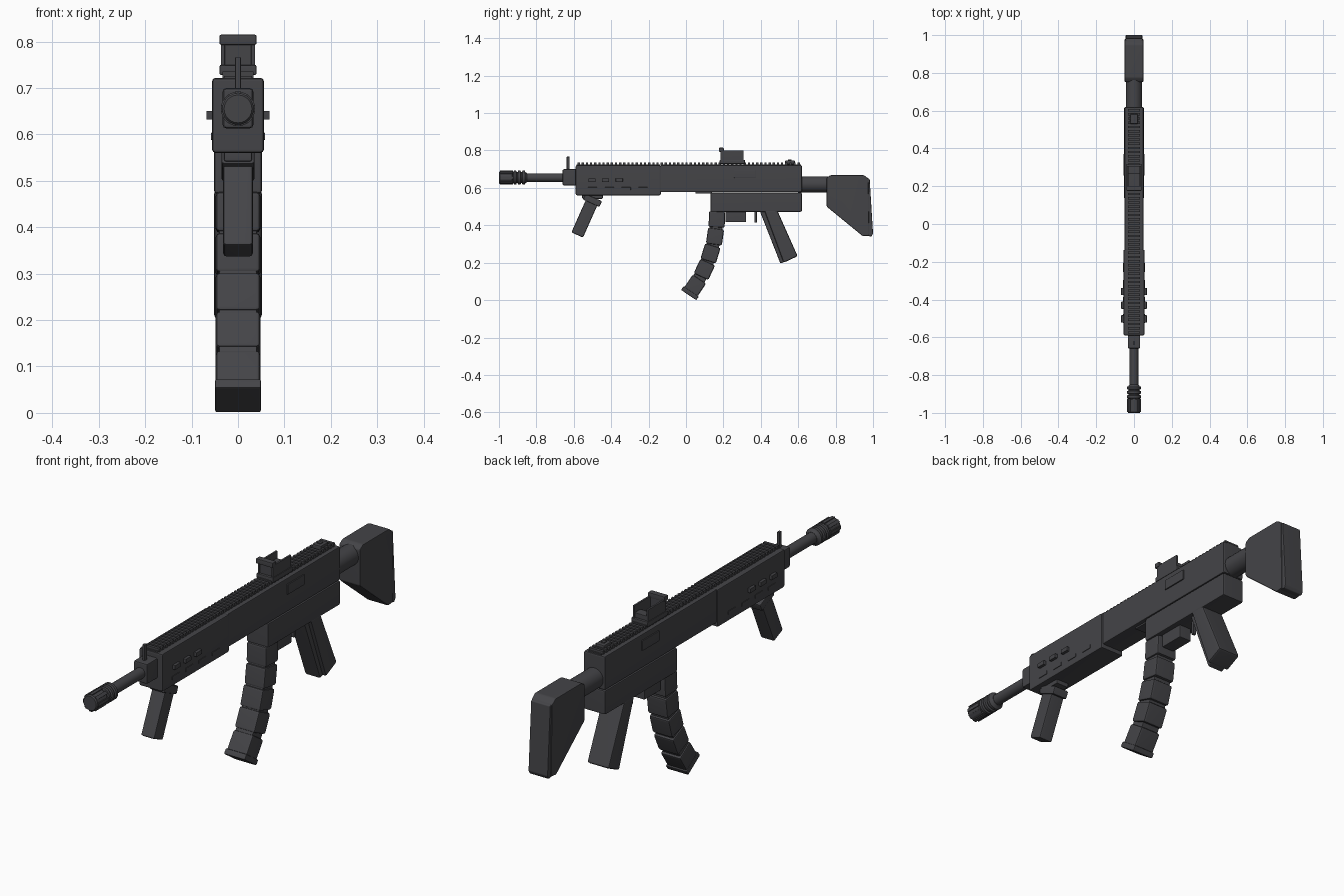
import bpy, bmesh
from math import radians, pi, cos, sin
from mathutils import Matrix, Vector

old = bpy.data.objects.get("Cube")
if old:
    bpy.data.objects.remove(old, do_unlink=True)

GUNMETAL = (0.058, 0.058, 0.064, 1)
mat = bpy.data.materials.new("dark_gunmetal")
mat.use_nodes = True
mat.diffuse_color = GUNMETAL
mat.node_tree.nodes["Principled BSDF"].inputs["Base Color"].default_value = GUNMETAL


def finish(name, bm, bevel=0.0):
    if bevel:
        bmesh.ops.bevel(bm, geom=bm.edges[:], offset=bevel, segments=2,
                        profile=0.5, affect='EDGES', clamp_overlap=True)
    bmesh.ops.recalc_face_normals(bm, faces=bm.faces[:])
    mesh = bpy.data.meshes.new(name)
    bm.to_mesh(mesh)
    bm.free()
    mesh.materials.append(mat)
    ob = bpy.data.objects.new(name, mesh)
    bpy.context.collection.objects.link(ob)
    bpy.ops.object.select_all(action='DESELECT')
    ob.select_set(True)
    bpy.context.view_layer.objects.active = ob
    bpy.ops.object.shade_smooth_by_angle(angle=radians(35))
    if bevel:
        ob.modifiers.new("weighted_normals", 'WEIGHTED_NORMAL').keep_sharp = True
    return ob


def add_cube(bm, x, y, z, tilt=0):
    """x, y and z are (min, max) ranges; tilt is degrees about x."""
    centre = Vector([(a + b) / 2 for a, b in (x, y, z)])
    size = Matrix.Diagonal([b - a for a, b in (x, y, z)] + [1])
    turn = Matrix.Rotation(radians(tilt), 4, 'X')
    bmesh.ops.create_cube(bm, size=1, matrix=Matrix.Translation(centre) @ turn @ size)


def box(name, half_x, y, z, bevel=0.006, tilt=0):
    bm = bmesh.new()
    add_cube(bm, (-half_x, half_x), y, z, tilt)
    return finish(name, bm, bevel)


def side_pair(name, x_in, x_out, y, z, bevel=0.002):
    """Matching plates on the left and right."""
    bm = bmesh.new()
    for s in (-1, 1):
        add_cube(bm, sorted((s * x_in, s * x_out)), y, z)
    return finish(name, bm, bevel)


def prism(name, half_x, outline, bevel=0.006):
    """Side outline in (y, z), extruded across x."""
    bm = bmesh.new()
    face = bm.faces.new([bm.verts.new((-half_x, y, z)) for y, z in outline])
    new = bmesh.ops.extrude_face_region(bm, geom=[face])["geom"]
    bmesh.ops.translate(bm, vec=(2 * half_x, 0, 0),
                        verts=[v for v in new if isinstance(v, bmesh.types.BMVert)])
    return finish(name, bm, bevel)


def lathe(name, z, outline, sides=24):
    """Outline in (y, radius), turned about the y axis at height z."""
    bm = bmesh.new()
    rings = [[bm.verts.new((r * cos(2 * pi * i / sides), y, z + r * sin(2 * pi * i / sides)))
              for i in range(sides)] for y, r in outline]
    for a, b in zip(rings, rings[1:]):
        for i in range(sides):
            j = (i + 1) % sides
            bm.faces.new((a[i], a[j], b[j], b[i]))
    bm.faces.new(rings[0])
    bm.faces.new(rings[-1])
    return finish(name, bm)


# Barrel and muzzle device
AXIS = 0.655
lathe("barrel", AXIS, [(-0.88, 0.023), (-0.55, 0.023)])
muzzle = [(-1.0, 0.030), (-0.995, 0.034), (-0.93, 0.034), (-0.925, 0.029)]
for y in (-0.915, -0.892, -0.869):
    muzzle += [(y - 0.008, 0.030), (y - 0.005, 0.037), (y + 0.007, 0.037), (y + 0.010, 0.030)]
lathe("muzzle_device", AXIS, muzzle + [(-0.85, 0.024)])
bm = bmesh.new()
for i in range(8):
    spin = Matrix.Translation((0, 0, AXIS)) @ Matrix.Rotation(i * pi / 4, 4, 'Y')
    rib = spin @ Matrix.Translation((0, -0.96, 0.033)) @ Matrix.Diagonal((0.014, 0.07, 0.008, 1))
    bmesh.ops.create_cube(bm, size=1, matrix=rib)
finish("muzzle_ribs", bm)

# Gas block and front sight
box("gas_block", 0.033, (-0.66, -0.58), (0.613, 0.70), 0.008)
box("front_sight_post", 0.006, (-0.638, -0.622), (0.69, 0.767), 0.002)

# Handguard with vents
box("handguard", 0.056, (-0.59, -0.135), (0.56, 0.722), 0.008)
for i, y in enumerate((-0.502, -0.43, -0.357)):
    side_pair(f"handguard_vent_{i + 1}", 0.05, 0.068, (y - 0.019, y + 0.019), (0.632, 0.651))
for i in range(4):
    y = -0.50 + i * 0.09
    side_pair(f"handguard_slit_{i + 1}", 0.05, 0.0585, (y - 0.025, y + 0.025), (0.588, 0.604))

# Receivers
box("upper_receiver", 0.051, (-0.14, 0.62), (0.577, 0.722), 0.008)
box("lower_receiver", 0.052, (0.13, 0.62), (0.472, 0.576), 0.008)
box("receiver_catch", 0.035, (0.05, 0.14), (0.57, 0.59), 0.003)
side_pair("ejection_cover", 0.045, 0.056, (0.257, 0.372), (0.653, 0.697), 0.003)

# Toothed top rail
bm = bmesh.new()
add_cube(bm, (-0.03, 0.03), (-0.585, -0.14), (0.715, 0.726))
add_cube(bm, (-0.03, 0.03), (-0.13, 0.615), (0.715, 0.726))
for i in range(54):
    y = -0.58 + i * 0.0222
    add_cube(bm, (-0.033, 0.033), (y, y + 0.012), (0.722, 0.736))
finish("top_rail", bm)

# Reflex sight, open at the top, with a front hood
box("sight_base", 0.04, (0.18, 0.315), (0.728, 0.75), 0.004)
side_pair("sight_walls", 0.028, 0.037, (0.185, 0.308), (0.74, 0.80), 0.002)
box("sight_lens", 0.034, (0.19, 0.198), (0.74, 0.80), 0)
box("sight_hood", 0.04, (0.176, 0.202), (0.793, 0.815), 0.004)
box("sight_rear_block", 0.034, (0.265, 0.305), (0.74, 0.77), 0.003)
box("rear_sight", 0.021, (0.53, 0.582), (0.725, 0.747), 0.005)
box("rear_sight_blade", 0.008, (0.545, 0.565), (0.74, 0.751), 0.002)

# Stock
lathe("buffer_tube", 0.619, [(0.60, 0.043), (0.80, 0.043)])
prism("stock", 0.05, [(0.752, 0.50), (0.752, 0.655), (0.775, 0.669),
                      (0.95, 0.669), (0.975, 0.65), (0.98, 0.345), (0.945, 0.342)])
prism("butt_pad", 0.046, [(0.962, 0.655), (0.982, 0.648), (1.0, 0.355),
                          (0.992, 0.34), (0.96, 0.345)], 0.004)

# Pistol grip with narrower front strap
prism("pistol_grip", 0.052, [(0.418, 0.48), (0.488, 0.48), (0.597, 0.235), (0.522, 0.2)], 0.009)
prism("grip_front_strap", 0.036, [(0.395, 0.475), (0.45, 0.475), (0.55, 0.215), (0.505, 0.195)])

# Trigger group
box("trigger", 0.008, (0.366, 0.379), (0.415, 0.48), 0.003)
box("magazine_catch", 0.03, (0.21, 0.322), (0.417, 0.48), 0.006)

# Curved magazine, as (y, z, tilt) segments
segments = [(0.165, 0.432, -2), (0.155, 0.340, -8), (0.131, 0.250, -17),
            (0.098, 0.164, -25), (0.048, 0.077, -34)]
for i, (y, z, tilt) in enumerate(segments):
    box(f"magazine_segment_{i + 1}", 0.048, (y - 0.043, y + 0.043),
        (z - 0.043, z + 0.043), 0.009, tilt)
    if i:
        py, pz, pt = segments[i - 1]
        y, z = (y + py) / 2, (z + pz) / 2
        box(f"magazine_joint_{i}", 0.041, (y - 0.035, y + 0.035),
            (z - 0.03, z + 0.03), 0.004, (tilt + pt) / 2)
box("magazine_base_plate", 0.05, (-0.028, 0.07), (0.025, 0.049), 0.005, -34)

# Foregrip
box("foregrip_mount", 0.03, (-0.555, -0.445), (0.542, 0.565), 0.004)
box("foregrip_collar", 0.036, (-0.548, -0.452), (0.516, 0.55), 0.006, -24)
box("foregrip", 0.032, (-0.576, -0.508), (0.34, 0.535), 0.007, -24)
